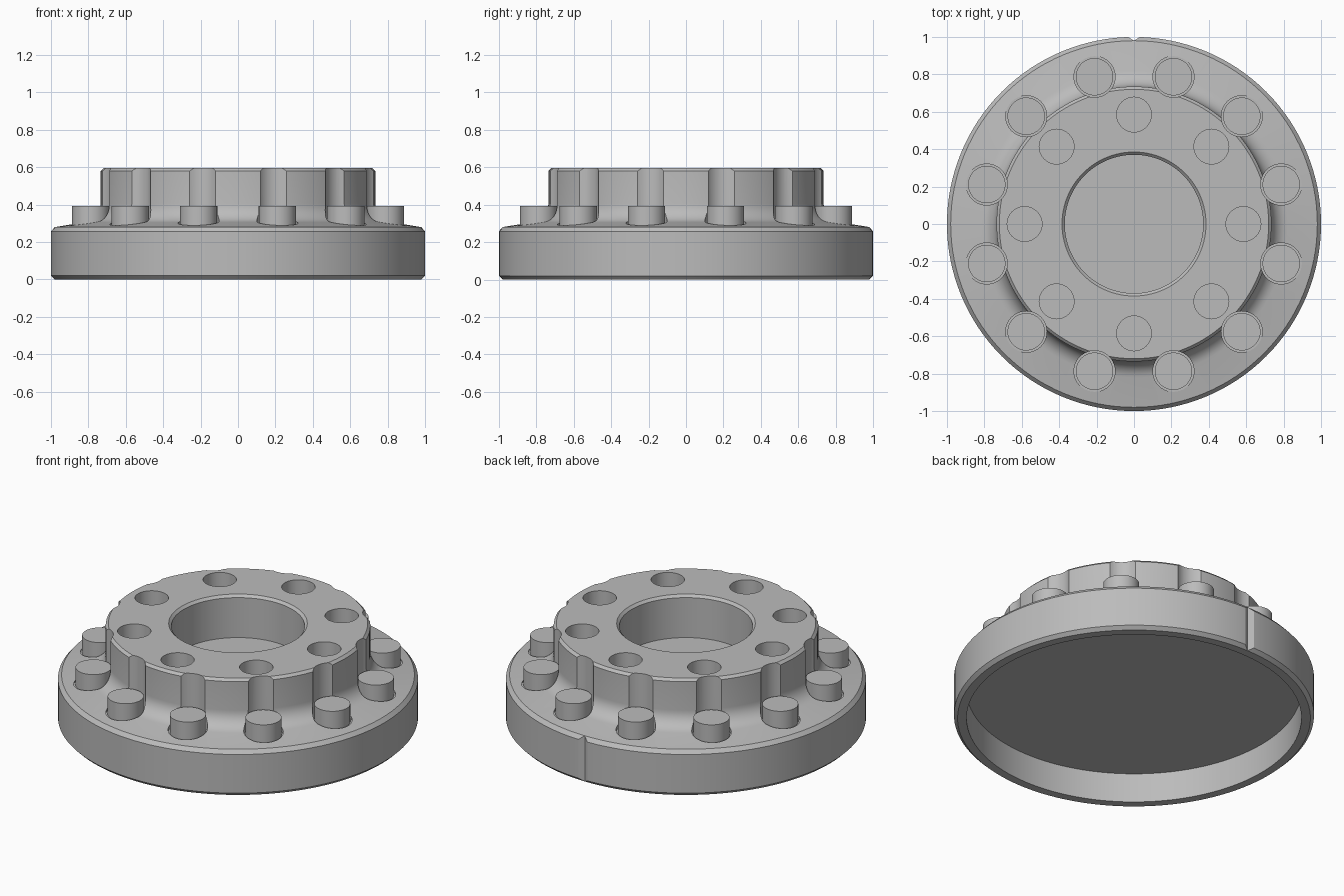
import bpy, bmesh
from math import cos, sin, pi, radians

cube = bpy.data.objects.get("Cube")
if cube:
    bpy.data.objects.remove(cube, do_unlink=True)

grey = bpy.data.materials.new("machined grey")
grey.use_nodes = True
GREY = (0.5, 0.5, 0.5, 1)
grey.diffuse_color = GREY
grey.node_tree.nodes["Principled BSDF"].inputs["Base Color"].default_value = GREY


def lathe(bm, profile, steps, centre=(0, 0)):
    """Turn (radius, z) points about a vertical axis, capping both ends."""
    rings = [[bm.verts.new((centre[0] + r * cos(2 * pi * i / steps),
                            centre[1] + r * sin(2 * pi * i / steps), z))
              for i in range(steps)] for r, z in profile]
    for a, b in zip(rings, rings[1:]):
        for i in range(steps):
            j = (i + 1) % steps
            bm.faces.new((a[i], a[j], b[j], b[i]))
    bm.faces.new(rings[0][::-1])
    bm.faces.new(rings[-1])


def finish(bm, name):
    bmesh.ops.recalc_face_normals(bm, faces=bm.faces)
    mesh = bpy.data.meshes.new(name)
    bm.to_mesh(mesh)
    bm.free()
    mesh.materials.append(grey)
    obj = bpy.data.objects.new(name, mesh)
    bpy.context.collection.objects.link(obj)
    return obj


def activate(obj):
    bpy.ops.object.select_all(action='DESELECT')
    obj.select_set(True)
    bpy.context.view_layer.objects.active = obj


def around(radius, count, start):
    return [(radius * cos(radians(start) + 2 * pi * i / count),
             radius * sin(radians(start) + 2 * pi * i / count))
            for i in range(count)]


TOP = 0.595
PIN_SPOTS = around(0.815, 12, 15)

# Flanged hub: recessed underside, chamfered rim, filleted hub, blind bore
fillet = [(0.835 - 0.1 * sin(a), 0.405 - 0.1 * cos(a))
          for a in [radians(8 + 82 * k / 8) for k in range(9)]]
profile = [(0.93, 0.18), (0.93, 0), (0.98, 0), (1, 0.02), (1, 0.257),
           (0.98, 0.28)] + fillet + [
           (0.735, TOP - 0.015), (0.72, TOP), (0.385, TOP),
           (0.37, TOP - 0.015), (0.37, 0.335)]
bm = bmesh.new()
lathe(bm, profile, 128)
hub = finish(bm, "flanged_hub")

# Cutter: bolt holes, pockets around the pins, and the rim notch
bm = bmesh.new()
for spot in around(0.585, 8, 0):
    lathe(bm, [(0.093, 0.335), (0.093, 0.8)], 40, spot)
for spot in PIN_SPOTS:
    lathe(bm, [(0.11, 0.283), (0.11, 0.8)], 40, spot)
wedge = [(0, 0.98), (0.08, 1.03), (-0.08, 1.03)]
low, high = [[bm.verts.new((x, y, z)) for x, y in wedge] for z in (-0.1, 0.5)]
bm.faces.new(low)
bm.faces.new(high)
for i in range(3):
    j = (i + 1) % 3
    bm.faces.new((low[i], low[j], high[j], high[i]))
cutter = finish(bm, "hole_cutter")
cutter.hide_render = True

activate(hub)
cut = hub.modifiers.new("cut", 'BOOLEAN')
cut.operation = 'DIFFERENCE'
cut.solver = 'EXACT'
cut.object = cutter
bpy.ops.object.modifier_apply(modifier=cut.name)
bpy.data.objects.remove(cutter, do_unlink=True)
bpy.ops.object.shade_smooth_by_angle(angle=radians(25))

# Ring of pins standing in the pockets
bm = bmesh.new()
for spot in PIN_SPOTS:
    lathe(bm, [(0.1, 0.26), (0.1, 0.393)], 40, spot)
pins = finish(bm, "ring_pins")
activate(pins)
bpy.ops.object.shade_smooth_by_angle(angle=radians(25))
